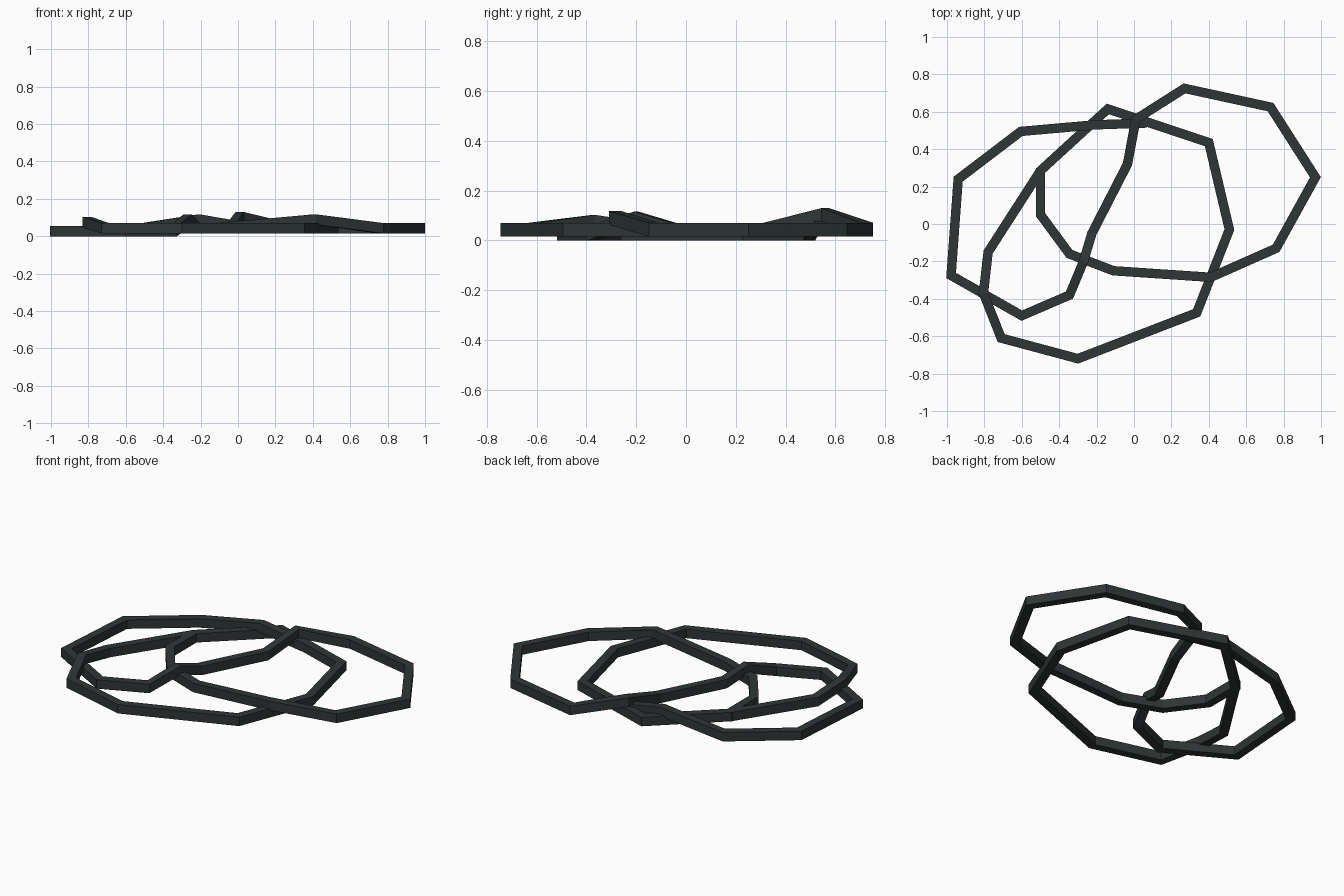
import bpy, bmesh
from mathutils import Vector

if "Cube" in bpy.data.objects:
    bpy.data.objects.remove(bpy.data.objects["Cube"])

mat = bpy.data.materials.new("dark slate")
mat.diffuse_color = (0.028, 0.036, 0.036, 1)
mat.use_nodes = True
mat.node_tree.nodes["Principled BSDF"].inputs["Base Color"].default_value = mat.diffuse_color

HW, HH = 0.025, 0.0275   # half width and half height of the square bar
MID, LOW = 0.043, 0.0275  # resting heights of the bar centre


def bar(name, pts, closed):
    """Sweep a mitred rectangular section along a polyline."""
    pts = [Vector(p) for p in pts]
    n = len(pts)
    bm = bmesh.new()
    rings = []
    for i, p in enumerate(pts):
        a = pts[i - 1] if (closed or i > 0) else None
        b = pts[(i + 1) % n] if (closed or i < n - 1) else None
        d1 = (p - a).xy.normalized() if a else None
        d2 = (b - p).xy.normalized() if b else None
        d1, d2 = d1 or d2, d2 or d1
        t = (d1 + d2).normalized()
        side = Vector((-t.y, t.x, 0)) * (HW / max(0.5, t.dot(d1)))
        up = Vector((0, 0, HH))
        rings.append([bm.verts.new(p + side * s + up * u)
                      for s, u in ((-1, -1), (1, -1), (1, 1), (-1, 1))])
    for i in range(n if closed else n - 1):
        r, q = rings[i], rings[(i + 1) % n]
        for k in range(4):
            m = (k + 1) % 4
            bm.faces.new((r[k], r[m], q[m], q[k]))
    if not closed:
        bm.faces.new(rings[0])
        bm.faces.new(rings[-1])
    bmesh.ops.recalc_face_normals(bm, faces=bm.faces)
    me = bpy.data.meshes.new(name)
    bm.to_mesh(me)
    bm.free()
    me.materials.append(mat)
    ob = bpy.data.objects.new(name, me)
    bpy.context.collection.objects.link(ob)


# plain loop, lifted where it passes over the left lobe
bar("round_loop", [
    (0.40, 0.435, MID), (0.51, -0.03, MID), (0.335, -0.475, MID),
    (-0.30, -0.72, MID), (-0.71, -0.61, MID), (-0.805, -0.37, 0.075),
    (-0.78, -0.15, MID), (-0.50, 0.285, MID), (-0.14, 0.615, MID)], True)

# crossed strand: inner bend, right lobe, crossing, left lobe
bar("crossed_strand", [
    (-0.50, 0.30, MID), (-0.50, 0.05, MID), (-0.345, -0.16, MID),
    (-0.11, -0.25, MID), (0.41, -0.285, 0.09), (0.76, -0.13, MID),
    (0.97, 0.25, MID), (0.73, 0.625, MID), (0.27, 0.725, MID),
    (0.01, 0.56, 0.102), (-0.035, 0.32, MID), (-0.225, -0.05, MID),
    (-0.27, -0.20, 0.088), (-0.345, -0.38, LOW), (-0.60, -0.49, LOW),
    (-0.978, -0.275, LOW), (-0.94, 0.24, LOW), (-0.605, 0.495, LOW),
    (-0.21, 0.53, 0.09), (0.07, 0.54, MID)], False)
